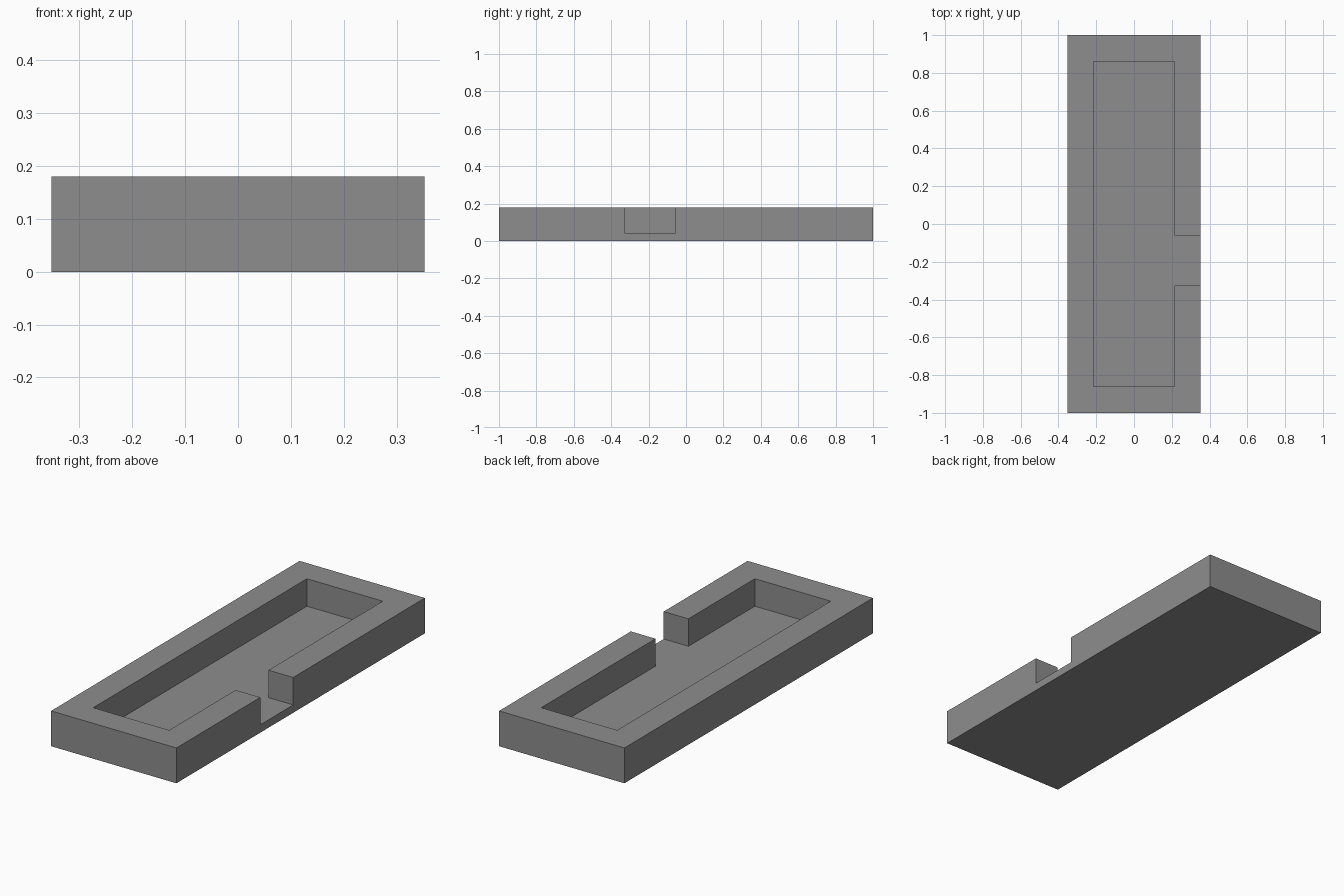
import bpy
import bmesh

if "Cube" in bpy.data.objects:
    bpy.data.objects.remove(bpy.data.objects["Cube"])

HEIGHT, FLOOR = 0.18, 0.04
HALF_X, HALF_Y = 0.353, 1.0      # outer half sizes
IN_X, IN_Y = 0.214, 0.86         # inner half sizes
GAP_Y0, GAP_Y1 = -0.325, -0.06   # doorway in the right wall


def prism(name, outline, z0, z1):
    """Extrude a flat outline from z0 up to z1."""
    bm = bmesh.new()
    face = bm.faces.new([bm.verts.new((x, y, z0)) for x, y in outline])
    top = bmesh.ops.extrude_face_region(bm, geom=[face])["geom"]
    verts = [v for v in top if isinstance(v, bmesh.types.BMVert)]
    bmesh.ops.translate(bm, verts=verts, vec=(0, 0, z1 - z0))
    bmesh.ops.recalc_face_normals(bm, faces=bm.faces)
    mesh = bpy.data.meshes.new(name)
    bm.to_mesh(mesh)
    bm.free()
    obj = bpy.data.objects.new(name, mesh)
    bpy.context.collection.objects.link(obj)
    return obj


# Solid outer block
tray = prism("walled_tray", [(-HALF_X, -HALF_Y), (HALF_X, -HALF_Y),
                             (HALF_X, HALF_Y), (-HALF_X, HALF_Y)], 0, HEIGHT)
grey = bpy.data.materials.new("plain_grey")
grey.diffuse_color = (0.27, 0.27, 0.27, 1)
grey.use_nodes = True
grey.node_tree.nodes["Principled BSDF"].inputs["Base Color"].default_value = grey.diffuse_color
tray.data.materials.append(grey)

# Recess with a side doorway, cut from the block
cutter = prism("recess_cutter", [
    (-IN_X, -IN_Y), (IN_X, -IN_Y), (IN_X, GAP_Y0), (HALF_X + 0.1, GAP_Y0),
    (HALF_X + 0.1, GAP_Y1), (IN_X, GAP_Y1), (IN_X, IN_Y), (-IN_X, IN_Y)],
    FLOOR, HEIGHT + 0.1)
cutter.hide_render = True

cut = tray.modifiers.new("recess", "BOOLEAN")
cut.operation = "DIFFERENCE"
cut.solver = "EXACT"
cut.object = cutter
bpy.context.view_layer.objects.active = tray
bpy.ops.object.modifier_apply(modifier=cut.name)
bpy.data.objects.remove(cutter)
